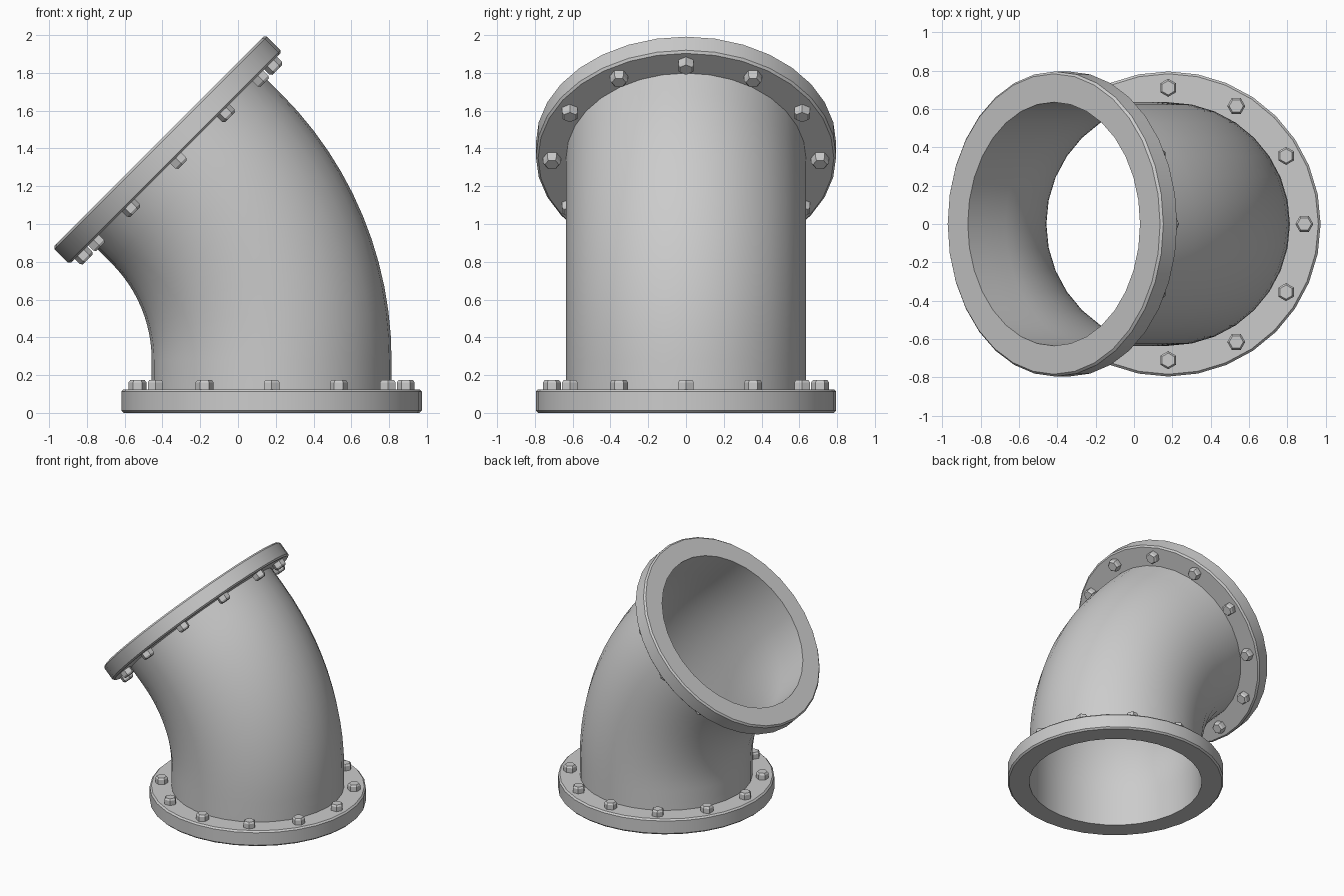
import bpy, bmesh
from math import sin, cos, pi, radians
from mathutils import Matrix, Vector

if "Cube" in bpy.data.objects:
    bpy.data.objects.remove(bpy.data.objects["Cube"])

SIDES = 32
PIPE_R, FLANGE_R, THICK = 0.635, 0.795, 0.125
BOLT_RING, BOLT_COUNT = 0.71, 12
BASE_X = 0.178            # centre of the bottom flange
STRAIGHT = 0.28           # straight run at both ends
SHIFT = 0.5956            # sideways offset between the two open faces
ANGLE = radians(45)
BEND_R = (SHIFT - STRAIGHT * sin(ANGLE)) / (1 - cos(ANGLE))


def skin_rings(name, rings, closed=False, smooth=True):
    """Join a list of equal-length point rings into one mesh object."""
    bm = bmesh.new()
    loops = [[bm.verts.new(p) for p in ring] for ring in rings]
    pairs = list(zip(loops, loops[1:]))
    if closed:
        pairs.append((loops[-1], loops[0]))
    for a, b in pairs:
        n = len(a)
        for i in range(n):
            j = (i + 1) % n
            bm.faces.new((a[i], a[j], b[j], b[i]))
    if not closed and not smooth:
        bm.faces.new(loops[0][::-1])
        bm.faces.new(loops[-1])
    if closed or not smooth:
        bmesh.ops.recalc_face_normals(bm, faces=bm.faces)
    mesh = bpy.data.meshes.new(name)
    bm.to_mesh(mesh)
    bm.free()
    obj = bpy.data.objects.new(name, mesh)
    bpy.context.collection.objects.link(obj)
    if smooth:
        bpy.ops.object.select_all(action='DESELECT')
        obj.select_set(True)
        bpy.context.view_layer.objects.active = obj
        bpy.ops.object.shade_smooth_by_angle(angle=radians(30))
    return obj


def circle(r, z, n):
    return [Vector((r * cos(2 * pi * i / n), r * sin(2 * pi * i / n), z)) for i in range(n)]


def section(centre, tilt):
    """Pipe cross-section leaning toward -x by the tilt angle."""
    m = Matrix.Translation(centre) @ Matrix.Rotation(-tilt, 4, 'Y')
    return [m @ p for p in circle(PIPE_R, 0, SIDES)]


def flange(prefix, matrix):
    # Bevelled ring; local z = 0 is the open face
    b = 0.012
    profile = [(PIPE_R, 0), (FLANGE_R - b, 0), (FLANGE_R, b),
               (FLANGE_R, THICK - b), (FLANGE_R - b, THICK), (PIPE_R, THICK)]
    ring = skin_rings(prefix + "_flange", [circle(r, z, SIDES) for r, z in profile], closed=True)
    ring.matrix_world = matrix
    # Chamfered hex bolt heads on the pipe side
    head = [(0.047, -0.005), (0.047, 0.037), (0.037, 0.05)]
    for k in range(BOLT_COUNT):
        bolt = skin_rings(f"{prefix}_bolt_{k + 1}", [circle(r, z, 6) for r, z in head], smooth=False)
        bolt.matrix_world = (matrix @ Matrix.Rotation(2 * pi * k / BOLT_COUNT, 4, 'Z')
                             @ Matrix.Translation((BOLT_RING, 0, THICK)))


# Pipe elbow: straight, 45 degree bend, straight
rings = [section((BASE_X, 0, THICK - 0.002), 0)]
STEPS = 12
for s in range(STEPS + 1):
    t = ANGLE * s / STEPS
    centre = Vector((BASE_X - BEND_R * (1 - cos(t)), 0, STRAIGHT + BEND_R * sin(t)))
    rings.append(section(centre, t))
axis = Vector((-sin(ANGLE), 0, cos(ANGLE)))
end = centre + axis * STRAIGHT
rings.append(section(end - axis * (THICK - 0.002), ANGLE))
skin_rings("elbow_pipe", rings)

# Bottom flange, and top flange facing back down the pipe
flange("bottom", Matrix.Translation((BASE_X, 0, 0)))
z_axis = -axis
x_axis = Vector((cos(ANGLE), 0, sin(ANGLE)))
y_axis = z_axis.cross(x_axis)
turn = Matrix((x_axis, y_axis, z_axis)).transposed().to_4x4()
flange("top", Matrix.Translation(end) @ turn)
